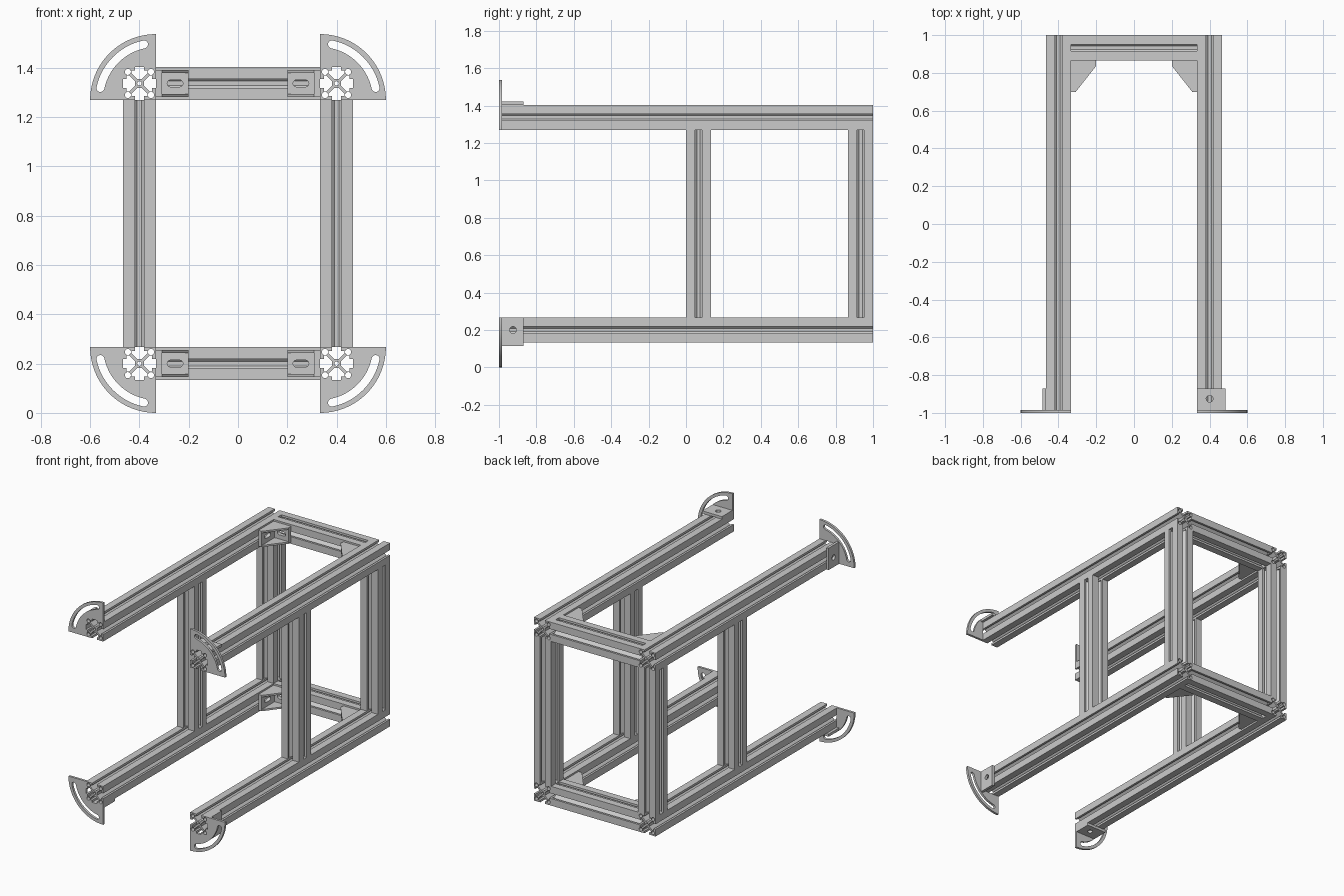
import bpy, bmesh
from math import cos, sin, pi, radians
from mathutils import Matrix, Vector

if "Cube" in bpy.data.objects:
    bpy.data.objects.remove(bpy.data.objects["Cube"])

H = 0.2 / 3            # half width of the slotted beam
Z_LOW, Z_TOP = 0.2, 1.337
RAIL_X = 0.4


def frame(origin, u, v, n):
    """Matrix mapping local x, y, z to the given axes and origin."""
    m = Matrix((u, v, n)).transposed().to_4x4()
    m.translation = Vector(origin)
    return m


def prism(name, loops, depth, mat):
    """Filled outline (first loop) with holes, extruded from 0 to depth."""
    cu = bpy.data.curves.new(name, 'CURVE')
    cu.dimensions, cu.fill_mode, cu.extrude = '2D', 'BOTH', depth / 2
    for pts in loops:
        sp = cu.splines.new('POLY')
        sp.points.add(len(pts) - 1)
        for p, (a, b) in zip(sp.points, pts):
            p.co = (a, b, 0, 1)
        sp.use_cyclic_u = True
    tmp = bpy.data.objects.new(name + "_outline", cu)
    bpy.context.collection.objects.link(tmp)
    me = bpy.data.meshes.new_from_object(
        tmp.evaluated_get(bpy.context.evaluated_depsgraph_get()))
    bpy.data.objects.remove(tmp)
    bpy.data.curves.remove(cu)
    bm = bmesh.new()
    bm.from_mesh(me)
    bmesh.ops.remove_doubles(bm, verts=bm.verts, dist=1e-5)
    bm.transform(mat @ Matrix.Translation((0, 0, depth / 2)))
    bmesh.ops.recalc_face_normals(bm, faces=bm.faces)
    bm.to_mesh(me)
    bm.free()
    me.name = name
    ob = bpy.data.objects.new(name, me)
    bpy.context.collection.objects.link(ob)
    return ob


def arc(cx, cy, r, a0, a1, n):
    return [(cx + r * cos(radians(a0 + (a1 - a0) * i / n)),
             cy + r * sin(radians(a0 + (a1 - a0) * i / n))) for i in range(n + 1)]


def circle(cx, cy, r, n=16):
    return arc(cx, cy, r, 0, 360, n)[:-1]


def rect(x0, x1, y0, y1):
    return [(x0, y0), (x1, y0), (x1, y1), (x0, y1)]


def slot(cx, cy, half, r):
    return arc(cx + half, cy, r, -90, 90, 8) + arc(cx - half, cy, r, 90, 270, 8)


# T-slot beam cross-section: one side repeated four times
half_side = [(H, 0.018), (0.052, 0.018), (0.052, 0.033), (0.042, 0.033), (0.018, 0.009)]
side = [(x, -y) for x, y in half_side] + [(x, y) for x, y in reversed(half_side)] + [(H, H)]
outline = []
for k in range(4):
    c, s = round(cos(k * pi / 2)), round(sin(k * pi / 2))
    outline += [(c * x - s * y, s * x + c * y) for x, y in side]
beam = [outline, circle(0, 0, 0.009)]
beam += [circle(sx * 0.047, sy * 0.047, 0.0125) for sx in (-1, 1) for sy in (-1, 1)]

X, Y, Z = Vector((1, 0, 0)), Vector((0, 1, 0)), Vector((0, 0, 1))

# Long rails and uprights
for sx, tag in ((-1, "left"), (1, "right")):
    for z, lvl in ((Z_LOW, "lower"), (Z_TOP, "upper")):
        prism(f"{lvl}_{tag}_rail", beam, 2, frame((sx * RAIL_X, -1, z), X, Z, Y))
    for y, pos in ((H, "middle"), (1 - H, "back")):
        prism(f"{pos}_{tag}_upright", beam, Z_TOP - Z_LOW - 2 * H,
              frame((sx * RAIL_X, y, Z_LOW + H), X, Y, Z))

# Back cross bars with hollow corner brackets
web = [(0, 0), (0.133, 0), (0.133, 0.03), (0.025, 0.167), (0, 0.167)]
BH, BT = 0.055, 0.012
for z, lvl in ((Z_LOW, "lower"), (Z_TOP, "upper")):
    span = RAIL_X - H
    prism(f"{lvl}_cross_bar", beam, 2 * span, frame((-span, 1 - H, z), Y, Z, X))
    for sx, tag in ((-1, "left"), (1, "right")):
        inward, corner = X * -sx, Vector((sx * span, 1 - 2 * H, z))
        nm = f"{lvl}_{tag}_bracket"
        for zo, end in ((-BH, "bottom"), (BH - BT, "top")):
            prism(f"{nm}_{end}_web", [web], BT, frame(corner + Z * zo, inward, -Y, Z))
        prism(f"{nm}_bar_flange",
              [rect(0, 0.133, -BH + BT, BH - BT), slot(0.078, 0, 0.018, 0.014)],
              0.025, frame(corner, inward, Z, -Y))
        prism(f"{nm}_rail_flange",
              [rect(0.025, 0.167, -BH + BT, BH - BT), slot(0.1, 0, 0.018, 0.014)],
              0.025, frame(corner, -Y, Z, inward))

# Quarter-round end plates, turned a quarter step at each rail end
R, T = 4 * H, 0.018
plate = arc(-H, -H, R, 0, 90, 32) + [(-H, H), (H, H), (H, -H)]
r_mid, r_half, a0, a1 = 0.23, 0.016, 12, 78
c0, c1 = arc(-H, -H, r_mid, a0, a1, 1)
curved_slot = (arc(-H, -H, r_mid + r_half, a0, a1, 24)
               + arc(*c1, r_half, a1, a1 + 180, 8)[1:-1]
               + arc(-H, -H, r_mid - r_half, a1, a0, 24)
               + arc(*c0, r_half, a0 + 180, a0 + 360, 8)[1:-1])
spots = (("upper_right", 1, Z_TOP), ("upper_left", -1, Z_TOP),
         ("lower_left", -1, Z_LOW), ("lower_right", 1, Z_LOW))
for k, (nm, sx, z) in enumerate(spots):
    u = Matrix.Rotation(-k * pi / 2, 3, 'Y') @ X
    v = Matrix.Rotation(-k * pi / 2, 3, 'Y') @ Z
    o = Vector((sx * RAIL_X, -1, z))
    prism(f"{nm}_end_plate", [plate, curved_slot], 0.016, frame(o, u, v, Y))
    prism(f"{nm}_end_flange", [rect(-H, H + T, 0, 0.13), circle(0, 0.075, 0.018)],
          T, frame(o + v * H, u, Y, v))

# Smooth round holes, keep edges sharp
bpy.ops.object.select_all(action='SELECT')
bpy.context.view_layer.objects.active = bpy.context.collection.objects[0]
bpy.ops.object.shade_smooth_by_angle(angle=radians(30))
